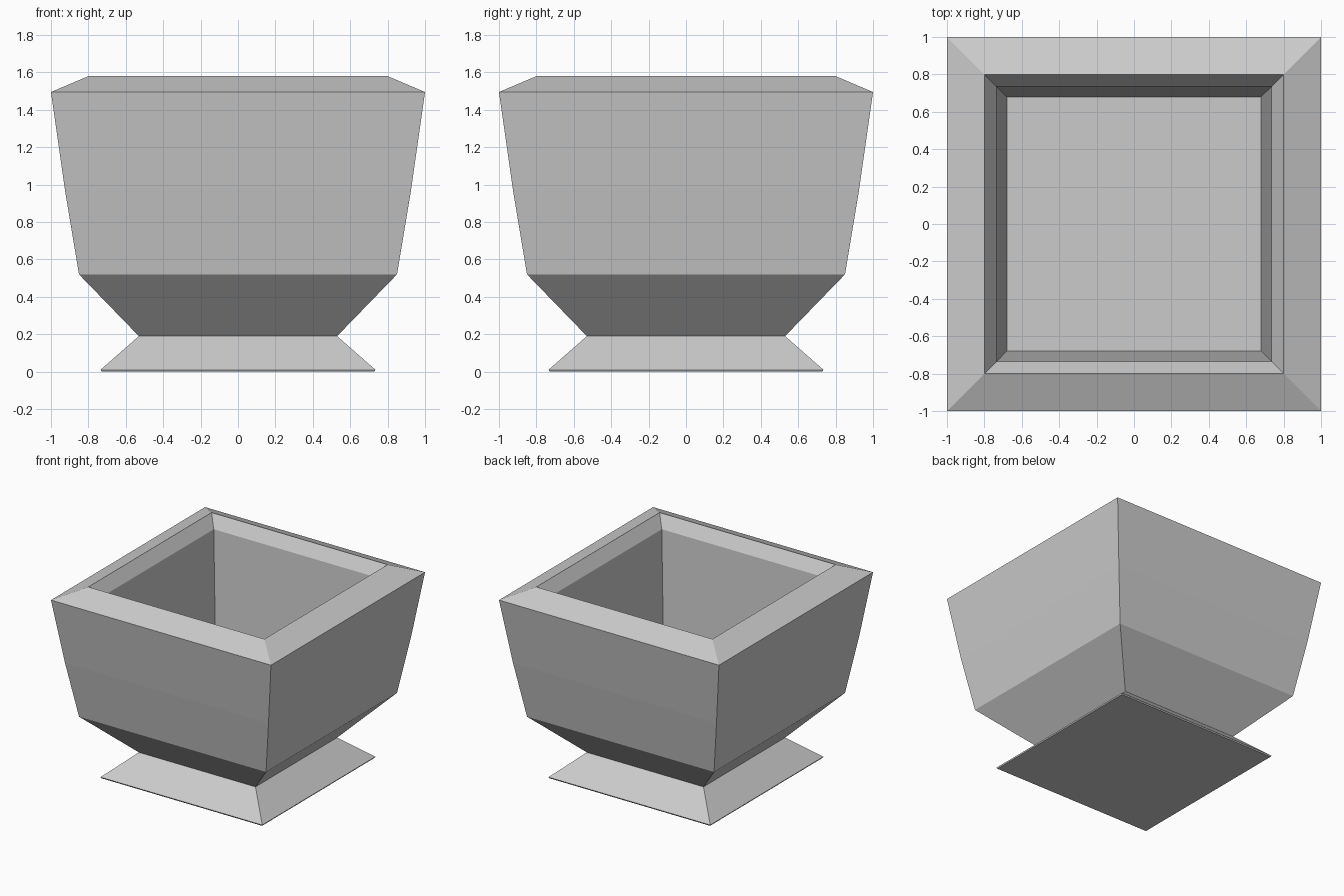
import bpy, bmesh

if "Cube" in bpy.data.objects:
    bpy.data.objects.remove(bpy.data.objects["Cube"])

# Profile as (half width, height): foot, waist, bowl, rim, then down the inside
profile = [
    (0.73, 0.0), (0.735, 0.01), (0.53, 0.19), (0.85, 0.52),
    (0.925, 0.97), (1.0, 1.495), (0.80, 1.58),
    (0.735, 1.485), (0.68, 0.52),
]

bm = bmesh.new()


def square_ring(r, z):
    return [bm.verts.new((sx * r, sy * r, z))
            for sx, sy in ((-1, -1), (1, -1), (1, 1), (-1, 1))]


# Square rings joined by flat walls
rings = [square_ring(r, z) for r, z in profile]
for low, high in zip(rings, rings[1:]):
    for i in range(4):
        j = (i + 1) % 4
        bm.faces.new((low[i], low[j], high[j], high[i]))

# Underside and inner floor
bm.faces.new(rings[0][::-1])
bm.faces.new(rings[-1])
bmesh.ops.recalc_face_normals(bm, faces=bm.faces)

mesh = bpy.data.meshes.new("square_planter")
bm.to_mesh(mesh)
bm.free()
planter = bpy.data.objects.new("square_planter", mesh)
bpy.context.collection.objects.link(planter)
